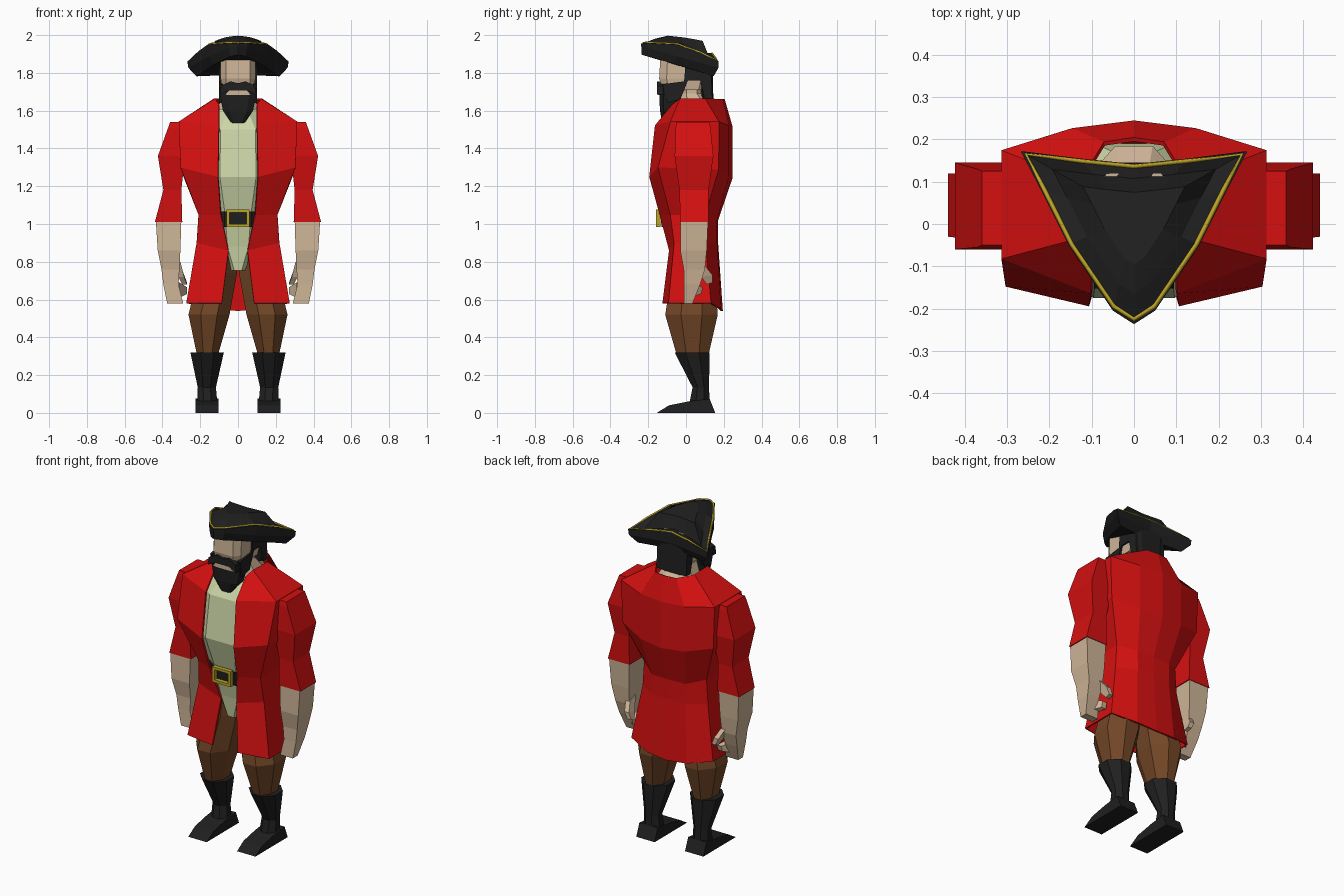
import bpy, bmesh
from mathutils import Vector


def mat(name, r, g, b):
    m = bpy.data.materials.new(name)
    m.diffuse_color = (r, g, b, 1)
    return m


RED = mat("coat red", 0.66, 0.005, 0.005)
BLACK = mat("soft black", 0.014, 0.014, 0.014)
BROWN = mat("trouser brown", 0.17, 0.062, 0.02)
SKIN = mat("skin", 0.62, 0.46, 0.31)
SHIRT = mat("pale green", 0.61, 0.68, 0.39)
GOLD = mat("gold", 0.5, 0.37, 0.02)


def loft(name, rings, material, closed=True, mirror=False):
    """Skin a list of equal-length point rings; closed rings get end caps."""
    bm = bmesh.new()
    vs = [[bm.verts.new(p) for p in r] for r in rings]
    n = len(rings[0])
    for a, b in zip(vs, vs[1:]):
        for i in range(n if closed else n - 1):
            j = (i + 1) % n
            bm.faces.new((a[i], a[j], b[j], b[i]))
    if closed:
        bm.faces.new(vs[0][::-1])
        bm.faces.new(vs[-1])
    bmesh.ops.recalc_face_normals(bm, faces=bm.faces[:])
    me = bpy.data.meshes.new(name)
    bm.to_mesh(me)
    bm.free()
    me.materials.append(material)
    ob = bpy.data.objects.new(name, me)
    bpy.context.collection.objects.link(ob)
    if mirror:
        m = ob.modifiers.new("mirror", 'MIRROR')
        m.use_clip = True
    return ob


def box(x0, x1, y0, y1, z):
    return [(x0, y0, z), (x1, y0, z), (x1, y1, z), (x0, y1, z)]


def octo(x0, x1, y0, y1, z, c=0.3):
    """Rectangle with cut corners; c is the cut as a share of each side."""
    dx, dy = (x1 - x0) * c, (y1 - y0) * c
    return [(x0 + dx, y0, z), (x1 - dx, y0, z), (x1, y0 + dy, z), (x1, y1 - dy, z),
            (x1 - dx, y1, z), (x0 + dx, y1, z), (x0, y1 - dy, z), (x0, y0 + dy, z)]


def boxes(name, dims, material, mirror=False):
    return loft(name, [box(*d) for d in dims], material, mirror=mirror)


def octos(name, dims, material, mirror=False):
    return loft(name, [octo(*d) for d in dims], material, mirror=mirror)


# Coat: half profile from front opening round to centre back
coat = loft("coat", [
    [(.10, -.07, 1.63), (.12, -.03, 1.66), (.125, .10, 1.66), (.07, .19, 1.66), (0, .20, 1.66)],
    [(.10, -.16, 1.52), (.31, -.08, 1.54), (.31, .172, 1.54), (.145, .222, 1.52), (0, .24, 1.52)],
    [(.105, -.19, 1.25), (.30, -.145, 1.30), (.30, .17, 1.29), (.145, .222, 1.25), (0, .24, 1.24)],
    [(.09, -.135, 1.05), (.205, -.08, 1.05), (.205, .10, 1.05), (.11, .16, 1.02), (0, .165, 1.02)],
    [(.05, -.085, .86), (.215, -.06, .90), (.215, .10, .90), (.11, .16, .90), (0, .165, .90)],
    [(.085, -.12, .58), (.27, -.09, .58), (.27, .13, .58), (.13, .18, .55), (0, .19, .54)],
], RED, closed=False, mirror=True)
s = coat.modifiers.new("thickness", 'SOLIDIFY')
s.thickness, s.offset = 0.01, 0

# Shirt and belt
octos("shirt", [
    (-.05, .05, -.07, .10, .755), (-.14, .14, -.085, .12, .88), (-.17, .17, -.12, .13, 1.05),
    (-.24, .24, -.175, .19, 1.25), (-.23, .23, -.14, .19, 1.50), (-.12, .12, -.07, .17, 1.61)], SHIRT)
octos("belt", [(-.18, .18, -.13, .14, .985), (-.18, .18, -.135, .14, 1.065)], BLACK)
for z in (.985, 1.062):
    boxes("buckle_bar", [(-.062, .062, -.16, -.135, z), (-.062, .062, -.16, -.135, z + .016)], GOLD)
boxes("buckle_side", [(.046, .062, -.16, -.135, .985), (.046, .062, -.16, -.135, 1.078)], GOLD, True)

# Arms
boxes("sleeve", [
    (.26, .36, -.05, .125, 1.54), (.27, .37, -.055, .13, 1.51), (.28, .424, -.06, .145, 1.36),
    (.30, .395, -.035, .12, 1.18), (.295, .44, -.03, .12, 1.01)], RED, True)
boxes("forearm", [
    (.30, .435, -.028, .117, 1.02), (.305, .425, -.03, .11, .86), (.31, .405, -.012, .10, .76),
    (.315, .395, -.01, .075, .68), (.29, .375, -.01, .035, .58)], SKIN, True)
loft("thumb", [
    [(.305, .05, .80), (.335, .05, .80), (.335, .10, .78), (.305, .10, .78)],
    [(.285, .08, .72), (.315, .08, .72), (.315, .14, .73), (.285, .14, .73)],
    [(.27, .11, .68), (.295, .11, .68), (.295, .14, .69), (.27, .14, .69)]], SKIN, True, True)
loft("curled_finger", [
    [(.31, .02, .69), (.36, .02, .69), (.36, .02, .61), (.31, .02, .61)],
    [(.27, .09, .665), (.30, .09, .665), (.30, .08, .63), (.27, .08, .63)]], SKIN, True, True)

# Trousers and boots
octos("trouser_leg", [
    (.0, .19, -.07, .14, .84), (.005, .21, -.075, .15, .74), (.045, .262, -.11, .168, .52),
    (.105, .218, -.05, .12, .31)], BROWN, True)
octos("boot_shaft", [
    (.075, .252, -.06, .125, .32), (.117, .213, .035, .122, .135), (.11, .215, .02, .125, .06)], BLACK, True)
loft("boot_foot", [
    [(x, -.155, 0), (x, .155, 0), (x, .125, .075), (x, .02, .062), (x, -.09, .04)]
    for x in (.102, .225)], BLACK, True, True)

# Neck and head
octos("neck", [(-.11, .11, -.06, .185, 1.61), (-.075, .075, -.04, .10, 1.69), (-.075, .075, -.04, .10, 1.78)], SKIN)
octos("head", [(-.085, .085, -.125, .10, 1.71, .15), (-.092, .092, -.142, .12, 1.77, .15),
               (-.092, .092, -.135, .12, 1.90, .15)], SKIN)

# Hair, sideburns and beard
octos("back_hair", [(-.085, .085, .085, .145, 1.66, .15), (-.1, .1, .06, .14, 1.87, .15)], BLACK)
side = [(.0, 1.88), (.13, 1.87), (.14, 1.66), (.10, 1.66), (.075, 1.76), (.01, 1.76),
        (-.03, 1.66), (-.10, 1.64), (-.125, 1.74), (-.01, 1.755)]
loft("sideburn", [[(x, y, z) for y, z in side] for x in (.08, .1)], BLACK, True, True)
octos("beard", [
    (-.035, .035, -.125, -.07, 1.535, .2), (-.08, .08, -.138, -.04, 1.60, .2),
    (-.098, .098, -.142, -.02, 1.70, .2), (-.098, .098, -.142, -.01, 1.73, .2)], BLACK)
loft("mouth", [[(x, y, z) for x, z in ((-.07, 1.682), (.07, 1.682), (.04, 1.712), (-.04, 1.712))]
               for y in (-.147, -.139)], SKIN)
loft("moustache", [[(x, y, z) for x, z in ((0, 1.708), (.045, 1.708), (.095, 1.685), (.09, 1.73), (.04, 1.755), (0, 1.745))]
                   for y in (-.153, -.12)], BLACK, True, True)

# Tricorn hat: half outline from front tip to centre back, then reflected
half = [(0, -.237, 1.955), (.05, -.205, 1.958), (.155, -.05, 1.95), (.22, .08, 1.905),
        (.268, .172, 1.86), (.13, .155, 1.885), (0, .142, 1.90)]
brim = [Vector(p) for p in half + [(-x, y, z) for x, y, z in half[-2:0:-1]]]


def scaled(f, zfun, cy=.02):
    return [(p.x * f, cy + (p.y - cy) * f, zfun(p)) for p in brim]


def under(p):
    return 1.84 - .28 * p.y


base = [(p.x * .82, p.y * (.85 if p.y > 0 else .99), under(p) - .01) for p in brim]
lip = [(p.x * .98, p.y, min(p.z - .01, under(p) + .035)) for p in brim]
loft("hat", [
    base, lip, brim,
    scaled(.93, lambda p: p.z + .004),
    scaled(.72, lambda p: p.z + .014 - .05 * p.y),
    scaled(.45, lambda p: 1.985 - .09 * max(p.y, 0) - .05 * min(p.y, 0))], BLACK)

# Gold braid just inside the brim edge
path = scaled(.955, lambda p: p.z + .003)
cu = bpy.data.curves.new("hat_braid", 'CURVE')
cu.dimensions = '3D'
cu.bevel_depth, cu.bevel_resolution = .006, 0
sp = cu.splines.new('POLY')
sp.points.add(len(path) - 1)
for q, p in zip(sp.points, path):
    q.co = (*p, 1)
sp.use_cyclic_u = True
cu.materials.append(GOLD)
bpy.context.collection.objects.link(bpy.data.objects.new("hat_braid", cu))
